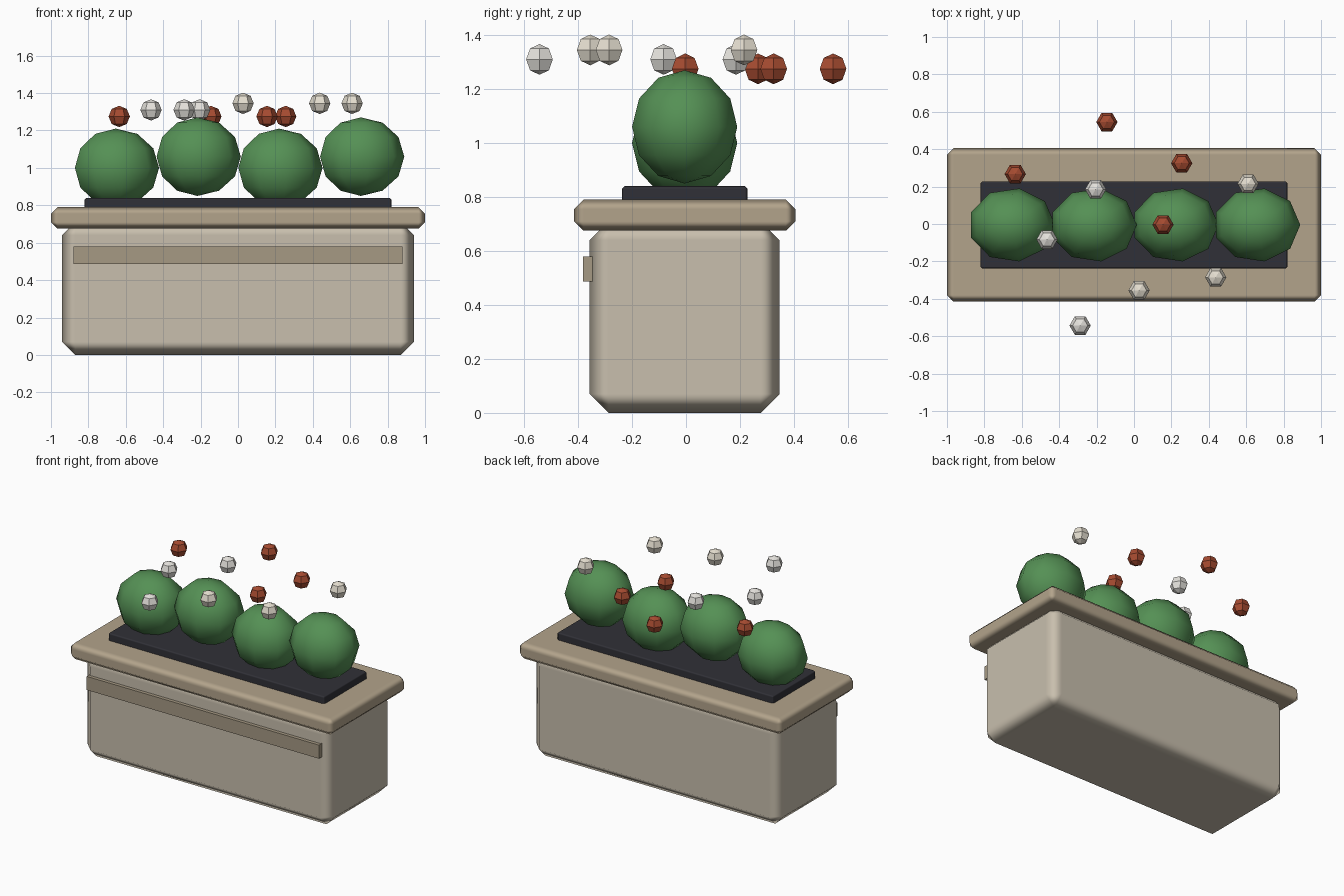
import bpy, bmesh
from math import pi
from mathutils import Matrix

if "Cube" in bpy.data.objects:
    bpy.data.objects.remove(bpy.data.objects["Cube"])

CY = -0.005  # planter centre line in y


def material(name, rgb):
    m = bpy.data.materials.new(name)
    m.diffuse_color = (*rgb, 1)
    m.use_nodes = True
    m.node_tree.nodes["Principled BSDF"].inputs["Base Color"].default_value = m.diffuse_color
    return m


STONE = material("stone", (0.58, 0.52, 0.42))
RIM = material("rim_stone", (0.45, 0.37, 0.26))
TRIM = material("trim_stone", (0.38, 0.32, 0.23))
SOIL = material("soil", (0.03, 0.03, 0.038))
LEAF = material("leaf", (0.09, 0.28, 0.09))
RED = material("red_petal", (0.38, 0.07, 0.03))
WHITE = material("white_petal", (0.78, 0.76, 0.72))
CREAM = material("cream_petal", (0.78, 0.73, 0.63))


def add(name, bm, mat, smooth):
    mesh = bpy.data.meshes.new(name)
    for f in bm.faces:
        f.smooth = smooth
    bm.to_mesh(mesh)
    bm.free()
    mesh.materials.append(mat)
    ob = bpy.data.objects.new(name, mesh)
    bpy.context.collection.objects.link(ob)
    return ob


def box(name, lo, hi, mat, bevel=0.0):
    bm = bmesh.new()
    bmesh.ops.create_cube(bm, size=1)
    for v in bm.verts:
        v.co = [(a + b) / 2 + c * (b - a) for a, b, c in zip(lo, hi, v.co)]
    ob = add(name, bm, mat, bevel > 0)
    if bevel:
        mod = ob.modifiers.new("bevel", 'BEVEL')
        mod.width = bevel
        mod.segments = 1
        mod.limit_method = 'NONE'
        mod.harden_normals = True
    return ob


def ball(name, centre, radii, segments, rings, mat, smooth):
    bm = bmesh.new()
    bmesh.ops.create_uvsphere(bm, u_segments=segments, v_segments=rings, radius=1)
    # first meridian points along +x
    turn = Matrix.Rotation(-pi / 2, 4, 'Z')
    bmesh.ops.transform(bm, matrix=Matrix.Diagonal((*radii, 1)) @ turn, verts=bm.verts)
    ob = add(name, bm, mat, smooth)
    ob.location = centre
    return ob


# planter box
box("planter_body", (-0.94, CY - 0.352, 0), (0.94, CY + 0.352, 0.71), STONE, 0.07)
box("planter_rim", (-1, CY - 0.41, 0.675), (1, CY + 0.41, 0.79), RIM, 0.035)
box("front_trim", (-0.88, -0.381, 0.487), (0.88, -0.335, 0.58), TRIM)
box("soil", (-0.82, CY - 0.233, 0.75), (0.82, CY + 0.233, 0.84), SOIL, 0.01)

# row of shrubs, alternating in height
for i in range(4):
    ball(f"shrub_{i + 1}", (-0.654 + 0.437 * i, CY, 1.0 + 0.06 * (i % 2)),
         (0.232, 0.198, 0.21), 9, 6, LEAF, True)

# scattered blossoms, one height per colour
blossoms = {
    "red": (RED, 1.275, [(-0.145, 0.545), (-0.635, 0.267), (0.255, 0.325), (0.155, -0.003)]),
    "white": (WHITE, 1.31, [(-0.465, -0.083), (-0.205, 0.185), (-0.288, -0.543)]),
    "cream": (CREAM, 1.345, [(0.027, -0.355), (0.437, -0.285), (0.61, 0.215)]),
}
for colour, (mat, z, spots) in blossoms.items():
    for i, (x, y) in enumerate(spots):
        ball(f"{colour}_blossom_{i + 1}", (x, y, z), (0.057,) * 3, 6, 4, mat, False)
